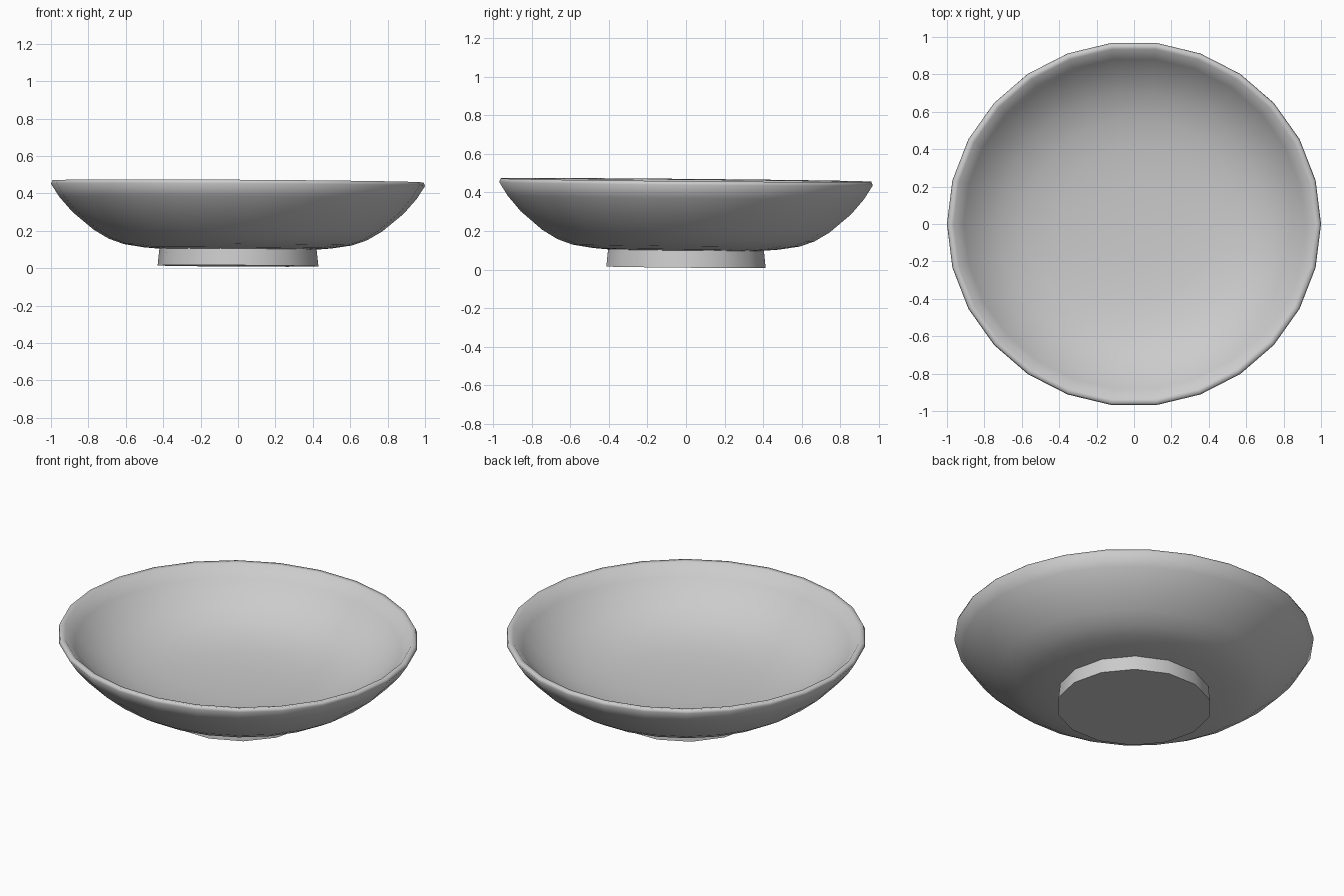
import bpy, bmesh, math

if "Cube" in bpy.data.objects:
    bpy.data.objects.remove(bpy.data.objects["Cube"])


def tilt(x, y):
    # the hand-made piece leans slightly down to the right and back
    return -0.006 * x - 0.009 * y


def lathe(name, profile, sides, phase=0.0, y_scale=0.975, smooth=80):
    """Spin (radius, height) points round z; radius 0 closes to a point."""
    bm = bmesh.new()
    rings = []
    for r, z in profile:
        if r == 0:
            rings.append([bm.verts.new((0, 0, z))] * sides)
            continue
        ring = []
        for i in range(sides):
            a = phase + 2 * math.pi * i / sides
            x, y = r * math.cos(a), r * y_scale * math.sin(a)
            ring.append(bm.verts.new((x, y, z + tilt(x, y))))
        rings.append(ring)
    for low, high in zip(rings, rings[1:]):
        for i in range(sides):
            j = (i + 1) % sides
            quad = [low[i], low[j], high[j], high[i]]
            bm.faces.new(list(dict.fromkeys(quad)))
    mesh = bpy.data.meshes.new(name)
    bm.to_mesh(mesh)
    bm.free()
    obj = bpy.data.objects.new(name, mesh)
    bpy.context.collection.objects.link(obj)
    bpy.ops.object.select_all(action='DESELECT')
    obj.select_set(True)
    bpy.context.view_layer.objects.active = obj
    bpy.ops.object.shade_smooth_by_angle(angle=math.radians(smooth))
    return obj


# Bowl: underside, flared wall, rounded rim, then the inside down to the floor
lathe("bowl", [
    (0.40, 0.10), (0.50, 0.108), (0.61, 0.125), (0.69, 0.153), (0.77, 0.20),
    (0.885, 0.295), (0.955, 0.375), (1.0, 0.445), (0.992, 0.464),
    (0.965, 0.46), (0.91, 0.395), (0.83, 0.32), (0.72, 0.25),
    (0.58, 0.20), (0.42, 0.172), (0.22, 0.158), (0, 0.155),
], 26)

# Foot: low coarse ring with a closed flat base
lathe("foot", [(0, 0.012), (0.43, 0.012), (0.42, 0.105)], 14,
      y_scale=0.985, smooth=50)
